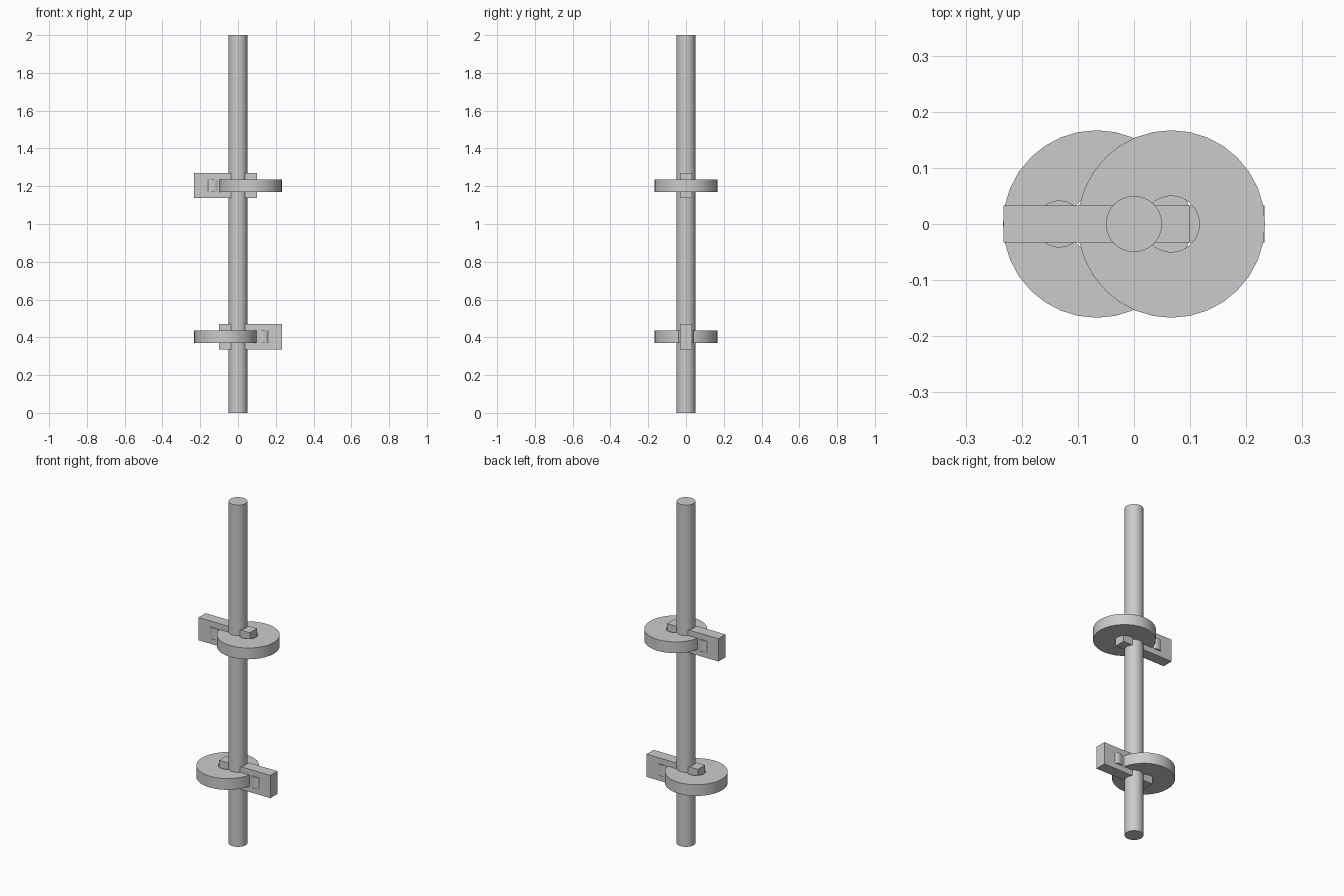
import bpy
import bmesh
from math import radians, cos, sin, tau
from mathutils import Matrix

cube = bpy.data.objects.get("Cube")
if cube:
    bpy.data.objects.remove(cube, do_unlink=True)

grey = bpy.data.materials.new("plain grey")
grey.use_nodes = True
colour = (0.6, 0.6, 0.6, 1)
grey.diffuse_color = colour
grey.node_tree.nodes["Principled BSDF"].inputs["Base Color"].default_value = colour

SIDES = 32


def finish(name, bm, location, smooth=True):
    """Turn a bmesh into a named object with the shared material."""
    bmesh.ops.recalc_face_normals(bm, faces=bm.faces)
    mesh = bpy.data.meshes.new(name)
    bm.to_mesh(mesh)
    bm.free()
    mesh.materials.append(grey)
    obj = bpy.data.objects.new(name, mesh)
    obj.location = location
    bpy.context.collection.objects.link(obj)
    if smooth:
        bpy.ops.object.select_all(action='DESELECT')
        obj.select_set(True)
        bpy.context.view_layer.objects.active = obj
        bpy.ops.object.shade_smooth_by_angle(angle=radians(30))
    return obj


def cylinder(name, radius, height, location):
    bm = bmesh.new()
    bmesh.ops.create_cone(bm, cap_ends=True, segments=SIDES,
                          radius1=radius, radius2=radius, depth=height)
    return finish(name, bm, location)


def ring(name, outer, inner, height, location):
    """Flat disc with a round bore, swept from a rectangular section."""
    bm = bmesh.new()
    h = height / 2
    section = [(inner, -h), (outer, -h), (outer, h), (inner, h)]
    loops = [[bm.verts.new((r * cos(tau * i / SIDES), r * sin(tau * i / SIDES), z))
              for r, z in section] for i in range(SIDES)]
    for i in range(SIDES):
        a, b = loops[i], loops[(i + 1) % SIDES]
        for j in range(4):
            k = (j + 1) % 4
            bm.faces.new((a[j], b[j], b[k], a[k]))
    return finish(name, bm, location)


def box(name, size, location):
    bm = bmesh.new()
    bmesh.ops.create_cube(bm, size=1, matrix=Matrix.Diagonal((*size, 1)))
    return finish(name, bm, location, smooth=False)


# Long upright shaft
cylinder("shaft", 0.05, 2.0, (0, 0, 1.0))

# Two opposed assemblies: offset disc, cross bar and the pin through the bar
for label, side, z in (("lower", -1, 0.403), ("upper", 1, 1.203)):
    ring(label + "_disc", 0.167, 0.05, 0.066, (side * 0.0665, 0, z))
    box(label + "_bar", (0.333, 0.066, 0.133), (side * -0.0665, 0, z))
    cylinder(label + "_pin", 0.042, 0.066, (side * -0.133, 0, z))
